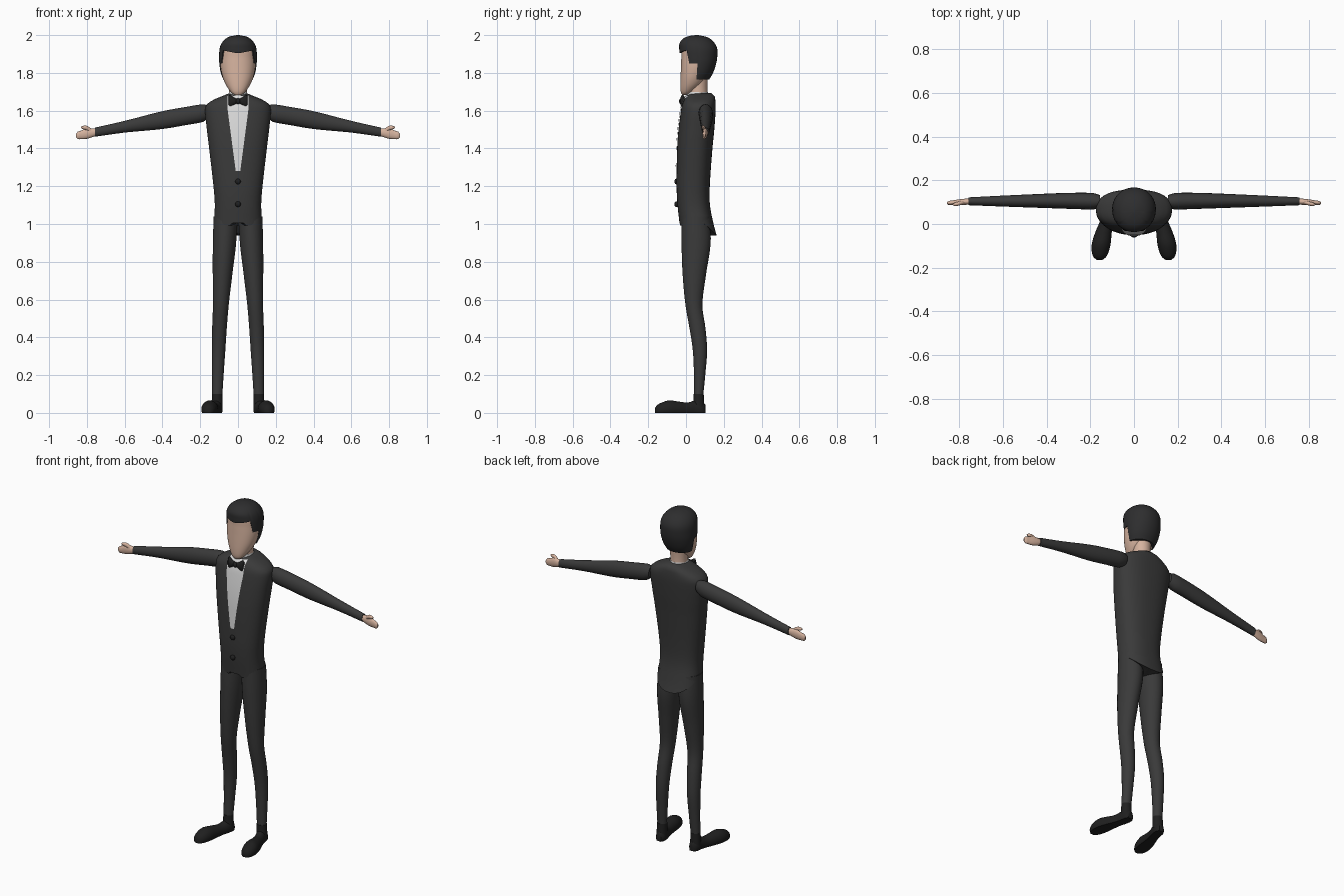
import bpy, bmesh, math

if "Cube" in bpy.data.objects:
    bpy.data.objects.remove(bpy.data.objects["Cube"])


def material(name, r, g, b):
    m = bpy.data.materials.new(name)
    m.diffuse_color = (r, g, b, 1)
    m.use_nodes = True
    m.node_tree.nodes["Principled BSDF"].inputs["Base Color"].default_value = m.diffuse_color
    return m


SUIT = material("suit charcoal", .042, .042, .042)
HAIR = material("hair dark", .027, .027, .028)
BLACK = material("shoe black", .014, .014, .014)
SKIN = material("skin", .67, .45, .345)
WHITE = material("shirt white", .72, .72, .72)


def sample(table, v):
    """Smooth (Catmull-Rom) interpolation of table rows keyed by column 0."""
    v = min(max(v, table[0][0]), table[-1][0])
    i = 0
    while i < len(table) - 2 and v > table[i + 1][0]:
        i += 1
    a, b = table[i], table[i + 1]
    p, q = table[max(i - 1, 0)], table[min(i + 2, len(table) - 1)]
    h = b[0] - a[0]
    t = (v - a[0]) / h
    out = []
    for k in range(1, len(a)):
        m0 = (b[k] - p[k]) / (b[0] - p[0]) * h
        m1 = (q[k] - a[k]) / (q[0] - a[0]) * h
        out.append((2*t**3 - 3*t*t + 1) * a[k] + (t**3 - 2*t*t + t) * m0
                   + (3*t*t - 2*t**3) * b[k] + (t**3 - t*t) * m1)
    return out


def finish(name, bm, mat, mirror=False, angle=50):
    bmesh.ops.recalc_face_normals(bm, faces=bm.faces)
    me = bpy.data.meshes.new(name)
    bm.to_mesh(me)
    bm.free()
    me.materials.append(mat)
    ob = bpy.data.objects.new(name, me)
    bpy.context.collection.objects.link(ob)
    bpy.ops.object.select_all(action='DESELECT')
    ob.select_set(True)
    bpy.context.view_layer.objects.active = ob
    bpy.ops.object.shade_smooth_by_angle(angle=math.radians(angle))
    if mirror:
        ob.modifiers.new("mirror", 'MIRROR')
    return ob


def skin_rows(name, rows, mat, mirror=False, closed=True, angle=50):
    """Bridge rows of points into a tube with end caps, or an open sheet."""
    bm = bmesh.new()
    vs = [[bm.verts.new(p) for p in r] for r in rows]
    n = len(rows[0])
    for r, s in zip(vs, vs[1:]):
        for j in range(n if closed else n - 1):
            k = (j + 1) % n
            bm.faces.new((r[j], r[k], s[k], s[j]))
    if closed:
        bm.faces.new(vs[0])
        bm.faces.new(vs[-1])
    return finish(name, bm, mat, mirror, angle)


def spow(v, e):
    return math.copysign(abs(v) ** e, v)


def upright(name, table, mat, n=40, steps=30, power=2.0, bottom=None, mirror=False):
    """Vertical body: table rows are z, centre x, half width, front y, back y."""
    z0, z1 = table[0][0], table[-1][0]

    def point(z, a, k=1.0):
        cx, hw, f, b = sample(table, z)
        return (cx + k * hw * spow(math.cos(a), 2 / power),
                (f + b) / 2 + k * (b - f) / 2 * spow(math.sin(a), 2 / power), z)
    low = bottom or (lambda a: z0)
    angs = [2 * math.pi * (j + .5) / n for j in range(n)]
    rows = [[point(low(a), a, k) for a in angs] for k in (.02, .8)]
    for i in range(steps + 1):
        rows.append([point(low(a) + (z1 - low(a)) * i / steps, a) for a in angs])
    return skin_rows(name, rows, mat, mirror)


def along_x(name, table, mat, n=20, steps=20):
    """Sideways limb: table rows are x, centre y, centre z, half depth, half height."""
    rows = []
    for i in range(steps + 1):
        x = table[0][0] + (table[-1][0] - table[0][0]) * i / steps
        cy, cz, hy, hz = sample(table, x)
        rows.append([(x, cy + hy * math.cos(a), cz + hz * math.sin(a))
                     for a in (2 * math.pi * j / n for j in range(n))])
    return skin_rows(name, rows, mat, mirror=True)


# Jacket with a hem that drops at the back
JACKET = [(.93, 0, .13, -.028, .165), (1.0, 0, .128, -.034, .146),
          (1.1, 0, .123, -.045, .127), (1.2, 0, .13, -.05, .126),
          (1.4, 0, .153, -.047, .14), (1.5, 0, .165, -.04, .15),
          (1.6, 0, .174, -.027, .157), (1.635, 0, .164, -.02, .157),
          (1.665, 0, .115, -.008, .154), (1.685, 0, .062, .008, .148),
          (1.693, 0, .045, .025, .135)]


def hem(a):
    s = math.sin(a)
    notch = .015 if s < 0 and abs(math.cos(a)) < .2 else 0
    return 1.02 - .03 * max(0, -s) - .08 * max(0, s) ** 1.5 + notch


upright("jacket", JACKET, SUIT, n=56, steps=44, power=2.4, bottom=hem)

# Shirt front: thin V-shaped sheet lying on the jacket
rows = []
for i in range(25):
    z = 1.28 + (1.68 - 1.28) * i / 24
    _, hw, f, b = sample(JACKET, z)
    w = min(.012 + .045 * (z - 1.28) / .34, .055, hw * .8)
    rows.append([(w * u / 4, (f + b) / 2 - .005 - (b - f) / 2
                  * (1 - abs(w * u / 4 / hw) ** 2.4) ** (1 / 2.4), z)
                 for u in range(-4, 5)])
skin_rows("shirt_front", rows, WHITE, closed=False)

# Collar and neck
upright("collar", [(1.65, 0, .055, 0, .125), (1.70, 0, .048, .008, .115)], WHITE, n=28, steps=4)
upright("neck", [(1.64, 0, .05, .015, .118), (1.72, 0, .048, .015, .113),
                 (1.82, 0, .055, .02, .12)], SKIN, n=28, steps=8)

# Bow tie and buttons
along_x("bow_tie_wing", [(.004, -.02, 1.65, .009, .011), (.025, -.021, 1.65, .012, .022),
                         (.044, -.018, 1.65, .013, .034), (.05, -.017, 1.65, .009, .028)],
        BLACK, n=16, steps=8)


def ball(name, loc, size, mat):
    bm = bmesh.new()
    bmesh.ops.create_uvsphere(bm, u_segments=16, v_segments=10, radius=1)
    for v in bm.verts:
        v.co = [c * s + o for c, s, o in zip(v.co, size, loc)]
    finish(name, bm, mat)


ball("bow_tie_knot", (0, -.024, 1.65), (.013, .013, .016), BLACK)
for z in (1.225, 1.105):
    ball("button", (0, -.05, z), (.015, .012, .015), BLACK)

# Head with a flat face and narrow chin
upright("head", [(1.683, 0, .018, -.02, .005), (1.69, 0, .03, -.025, .02),
                 (1.71, 0, .047, -.029, .05), (1.74, 0, .066, -.03, .085),
                 (1.78, 0, .082, -.029, .11), (1.83, 0, .092, -.027, .135),
                 (1.88, 0, .093, -.025, .15), (1.93, 0, .088, -.022, .15),
                 (1.965, 0, .068, 0, .125), (1.985, 0, .02, .04, .08)],
        SKIN, n=40, steps=30, power=2.15)


# Hair cap stepping down from fringe to sideburns to nape
def hairline(a):
    s = math.sin(a)
    if s < -.58:
        return 1.903 + .02 * abs(math.cos(a))
    return 1.85 if s < 0 else 1.765


upright("hair", [(1.76, 0, .076, -.02, .12), (1.80, 0, .091, -.022, .143),
                 (1.85, 0, .099, -.027, .16), (1.89, 0, .1, -.033, .166),
                 (1.93, 0, .097, -.036, .165), (1.96, 0, .085, -.033, .15),
                 (1.985, 0, .06, -.01, .122), (1.996, 0, .033, .02, .095),
                 (2.0, 0, .006, .05, .065)],
        HAIR, n=64, steps=24, power=2.1, bottom=hairline)

# Sleeves, hands and thumbs
along_x("sleeve", [(.155, .104, 1.594, .028, .034), (.175, .104, 1.589, .037, .046),
                   (.28, .106, 1.571, .037, .048), (.4, .106, 1.55, .033, .047),
                   (.6, .105, 1.515, .025, .031), (.758, .104, 1.486, .018, .024)], SUIT)
along_x("hand", [(.74, .103, 1.487, .013, .016), (.77, .102, 1.483, .014, .023),
                 (.8, .1, 1.479, .013, .028), (.83, .098, 1.472, .01, .023),
                 (.85, .096, 1.469, .009, .019), (.857, .096, 1.468, .004, .01)],
        SKIN, n=16, steps=14)
along_x("thumb", [(.775, .1, 1.492, .009, .012), (.8, .094, 1.508, .009, .012),
                  (.82, .09, 1.511, .008, .009), (.83, .089, 1.511, .003, .004)],
        SKIN, n=12, steps=8)

# Trouser legs and socks
upright("trouser_leg", [(.09, .11, .027, .043, .091), (.2, .107, .031, .042, .102),
                        (.33, .103, .036, .036, .112), (.45, .098, .039, .018, .103),
                        (.57, .091, .042, -.003, .087), (.73, .082, .052, -.018, .106),
                        (.9, .0715, .062, -.024, .131), (1.04, .066, .063, -.022, .125)],
        SUIT, n=28, steps=32, mirror=True)
upright("sock", [(.03, .111, .03, .038, .098), (.1, .11, .028, .04, .094)],
        BLACK, n=20, steps=3, mirror=True)

# Shoes: domed sections with a flat sole, toes turned out (y, centre x, half width, height)
SHOE = [(-.165, .157, .012, .026), (-.155, .157, .026, .04), (-.13, .155, .038, .054),
        (-.09, .15, .043, .066), (-.04, .14, .038, .06), (.01, .126, .031, .055),
        (.05, .114, .03, .066), (.085, .11, .028, .06), (.102, .109, .016, .045)]
rows = []
for i in range(25):
    y = -.165 + .267 * i / 24
    cx, hw, h = sample(SHOE, y)
    rows.append([(cx + hw * math.cos(a), y, max(0, h * (.3 + .7 * math.sin(a))))
                 for a in (2 * math.pi * j / 24 for j in range(24))])
skin_rows("shoe", rows, BLACK, mirror=True)
